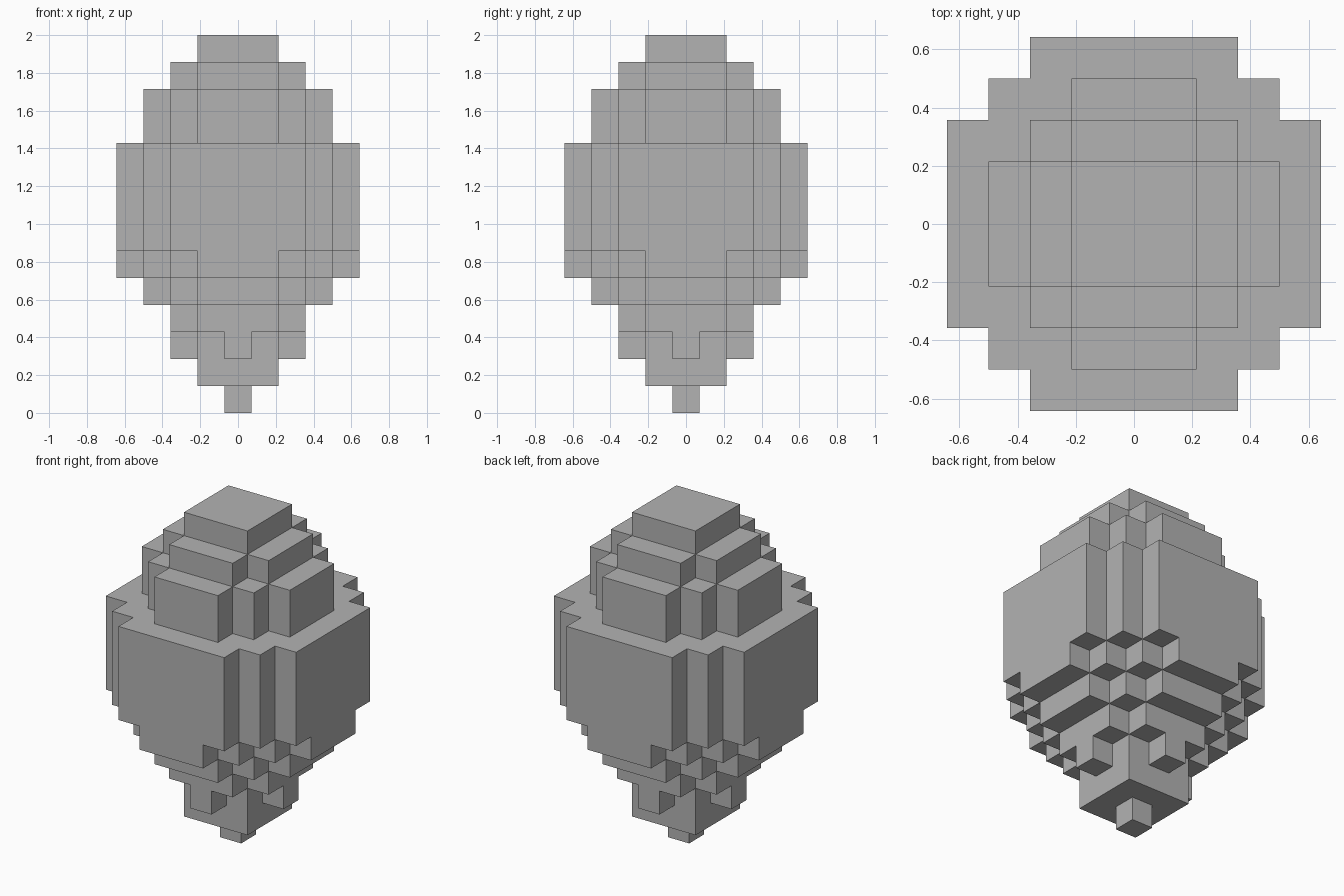
import bpy
import bmesh
from mathutils import Vector

cube = bpy.data.objects.get("Cube")
if cube:
    bpy.data.objects.remove(cube, do_unlink=True)

UNIT = 2 / 14  # block size

stone = bpy.data.materials.new("stone_grey")
stone.use_nodes = True
colour = (0.45, 0.45, 0.45, 1)
stone.diffuse_color = colour
stone.node_tree.nodes["Principled BSDF"].inputs["Base Color"].default_value = colour

# Tiers per part, bottom to top: (layer count, half spans in blocks of the overlapping slabs)
PARTS = {
    "bottom_tip": [(1, [(0, 0)])],
    "lower_taper": [
        (1, [(1, 1)]),
        (1, [(1, 1), (2, 0)]),
        (1, [(2, 1)]),
        (1, [(3, 1), (2, 2)]),
        (1, [(4, 1), (3, 2)]),
    ],
    "main_body": [(4, [(4, 2), (3, 3)])],
    "stepped_crown": [
        (2, [(3, 1), (2, 2)]),
        (1, [(2, 1)]),
        (1, [(1, 1)]),
    ],
}


def tier_cells(slabs, z):
    """Blocks of one layer; each slab is repeated turned a quarter."""
    cells = set()
    for a, b in slabs:
        for sx, sy in ((a, b), (b, a)):
            cells |= {(x, y, z) for x in range(-sx, sx + 1) for y in range(-sy, sy + 1)}
    return cells


# Lay out the blocks of every part
part_cells, layer = {}, 0
for name, tiers in PARTS.items():
    part_cells[name] = set()
    for count, slabs in tiers:
        for _ in range(count):
            part_cells[name] |= tier_cells(slabs, layer)
            layer += 1
solid = set().union(*part_cells.values())


def add_part(name, cells):
    """Skin the blocks with their exposed sides only."""
    bm = bmesh.new()
    for cell in sorted(cells):
        centre = Vector(cell) + Vector((0, 0, 0.5))
        for axis in range(3):
            for sign in (-1, 1):
                n = Vector((0, 0, 0))
                n[axis] = sign
                if tuple(int(c + d) for c, d in zip(cell, n)) in solid:
                    continue
                u = Vector((0, 0, 0))
                u[(axis + 1) % 3] = 1
                v = n.cross(u)
                corners = (-u - v, u - v, u + v, v - u)
                bm.faces.new([bm.verts.new((centre + (n + c) / 2) * UNIT) for c in corners])
    bmesh.ops.remove_doubles(bm, verts=bm.verts, dist=UNIT / 100)
    mesh = bpy.data.meshes.new(name)
    bm.to_mesh(mesh)
    bm.free()
    mesh.materials.append(stone)
    obj = bpy.data.objects.new(name, mesh)
    bpy.context.collection.objects.link(obj)


for name, cells in part_cells.items():
    add_part(name, cells)
